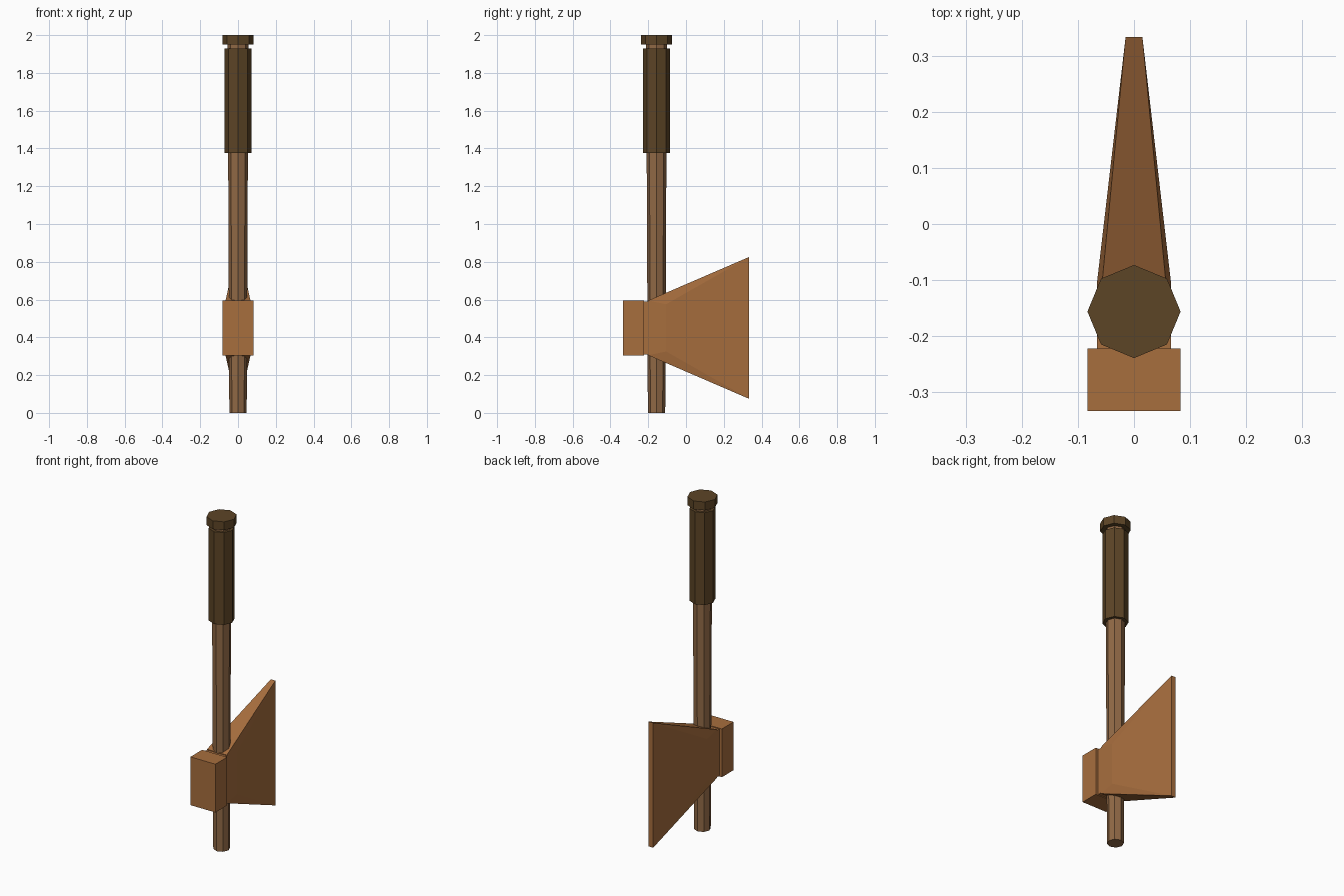
import bpy
import bmesh
from mathutils import Matrix, Vector

cube = bpy.data.objects.get("Cube")
if cube:
    bpy.data.objects.remove(cube, do_unlink=True)

SHAFT_Y = -0.156


def material(name, rgb):
    m = bpy.data.materials.new(name)
    m.use_nodes = True
    m.diffuse_color = (*rgb, 1)
    bsdf = next(n for n in m.node_tree.nodes if n.type == "BSDF_PRINCIPLED")
    bsdf.inputs["Base Color"].default_value = (*rgb, 1)
    return m


copper = material("copper", (0.39, 0.156, 0.048))
wood = material("wood", (0.28, 0.14, 0.06))
leather = material("dark leather", (0.107, 0.058, 0.019))


def finish(name, bm, mat):
    bmesh.ops.recalc_face_normals(bm, faces=bm.faces)
    mesh = bpy.data.meshes.new(name)
    bm.to_mesh(mesh)
    bm.free()
    mesh.materials.append(mat)
    obj = bpy.data.objects.new(name, mesh)
    bpy.context.collection.objects.link(obj)
    return obj


def octagon_rod(name, mat, z0, z1, r0, r1):
    bm = bmesh.new()
    bmesh.ops.create_cone(bm, cap_ends=True, segments=8, radius1=r0, radius2=r1,
                          depth=z1 - z0,
                          matrix=Matrix.Translation((0, SHAFT_Y, (z0 + z1) / 2)))
    finish(name, bm, mat)


def block(name, mat, half_width, y0, y1, z0, z1):
    bm = bmesh.new()
    size = Matrix.Diagonal((2 * half_width, y1 - y0, z1 - z0, 1))
    place = Matrix.Translation((0, (y0 + y1) / 2, (z0 + z1) / 2))
    bmesh.ops.create_cube(bm, size=1, matrix=place @ size)
    finish(name, bm, mat)


# Handle: tapered shaft, wrapped grip and end cap
octagon_rod("shaft", wood, 0, 1.97, 0.046, 0.055)
octagon_rod("grip", leather, 1.375, 1.93, 0.071, 0.071)
octagon_rod("pommel", leather, 1.95, 2.0, 0.083, 0.083)

# Head: hammer block at the front and a short neck behind it
block("hammer_block", copper, 0.083, -0.333, -0.222, 0.305, 0.595)
block("neck", copper, 0.066, -0.222, -0.2, 0.31, 0.59)

# Blade: hull of the root, the widest cheek section and the cutting edge
bm = bmesh.new()
for y, half_width, z0, z1 in ((-0.2, 0.066, 0.305, 0.595),
                              (-0.105, 0.066, 0.325, 0.575),
                              (0.333, 0.015, 0.075, 0.825)):
    for x in (-half_width, half_width):
        for z in (z0, z1):
            bm.verts.new(Vector((x, y, z)))
bmesh.ops.convex_hull(bm, input=bm.verts)
bmesh.ops.dissolve_limit(bm, angle_limit=0.01, verts=bm.verts, edges=bm.edges)
finish("blade", bm, copper)
